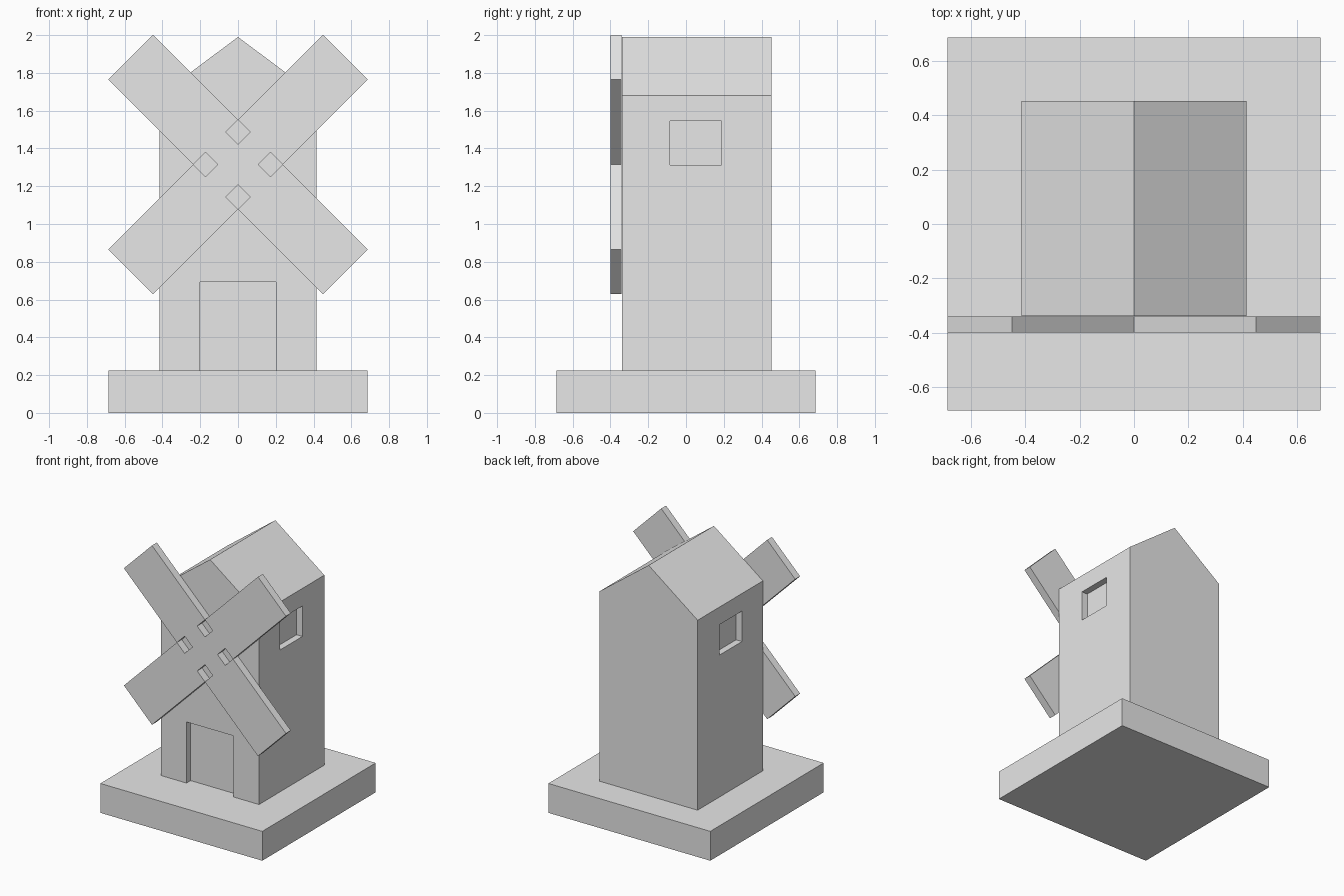
import bpy
import math
from mathutils import Matrix, Vector

if "Cube" in bpy.data.objects:
    bpy.data.objects.remove(bpy.data.objects["Cube"], do_unlink=True)

grey = bpy.data.materials.new("plain_grey")
grey.use_nodes = True
grey.diffuse_color = (0.8, 0.8, 0.8, 1)
grey.node_tree.nodes["Principled BSDF"].inputs["Base Color"].default_value = (0.8, 0.8, 0.8, 1)


def prism(name, outline, y0, y1):
    """Extrude an (x, z) outline, counter-clockwise from the front, along y."""
    n = len(outline)
    verts = [(x, y, z) for y in (y0, y1) for x, z in outline]
    faces = [list(range(n)), list(range(2 * n - 1, n - 1, -1))]
    faces += [(i, i + n, (i + 1) % n + n, (i + 1) % n) for i in range(n)]
    mesh = bpy.data.meshes.new(name)
    mesh.from_pydata(verts, [], faces)
    mesh.materials.append(grey)
    obj = bpy.data.objects.new(name, mesh)
    bpy.context.collection.objects.link(obj)
    return obj


def box(name, x0, x1, y0, y1, z0, z1):
    return prism(name, [(x0, z0), (x1, z0), (x1, z1), (x0, z1)], y0, y1)


def cut(target, cutter):
    """Subtract a cutter from the target and discard it."""
    mod = target.modifiers.new("recess", 'BOOLEAN')
    mod.operation = 'DIFFERENCE'
    mod.solver = 'EXACT'
    mod.object = cutter
    cutter.hide_render = True
    bpy.context.view_layer.objects.active = target
    bpy.ops.object.modifier_apply(modifier=mod.name)
    bpy.data.objects.remove(cutter, do_unlink=True)


# Square base slab
BASE = 0.225
box("base", -0.686, 0.686, -0.686, 0.686, 0, BASE)

# Tower with gabled roof
W, FRONT, BACK = 0.415, -0.338, 0.452
tower = prism("tower", [(-W, BASE), (W, BASE), (W, 1.68), (0, 1.99), (-W, 1.68)], FRONT, BACK)

# Recessed doorway and side windows
DEPTH = 0.05
cut(tower, box("door_cutter", -0.2, 0.2, FRONT - 0.2, FRONT + DEPTH, 0.1, 0.693))
for side in (-1, 1):
    xs = sorted((side * (W - DEPTH), side * (W + 0.2)))
    cut(tower, box("window_cutter", *xs, -0.085, 0.187, 1.312, 1.545))

# Sails: four boards around a plus-shaped hub, turned diagonally
HUB_Z, HALF, TIP, ARM = 1.315, 0.168, 0.803, 0.075
Y0, Y1 = -0.4, -0.341
quarter = [(HALF, -ARM), (HALF, ARM), (ARM, ARM)]
hub_outline = []
for k in range(4):
    c, s = round(math.cos(k * math.pi / 2)), round(math.sin(k * math.pi / 2))
    hub_outline += [(x * c - z * s, x * s + z * c) for x, z in quarter]
hub = prism("sail_hub", hub_outline, Y0, Y1)


def place(obj, angle):
    turn = Matrix.Rotation(-angle, 4, 'Y')
    obj.data.transform(Matrix.Translation(Vector((0, 0, HUB_Z))) @ turn)


place(hub, math.pi / 4)
for k, name in enumerate(("upper_left", "upper_right", "lower_right", "lower_left")):
    sail = box("sail_" + name, HALF, TIP, Y0, Y1, -HALF, HALF)
    place(sail, math.pi / 4 + k * math.pi / 2)
